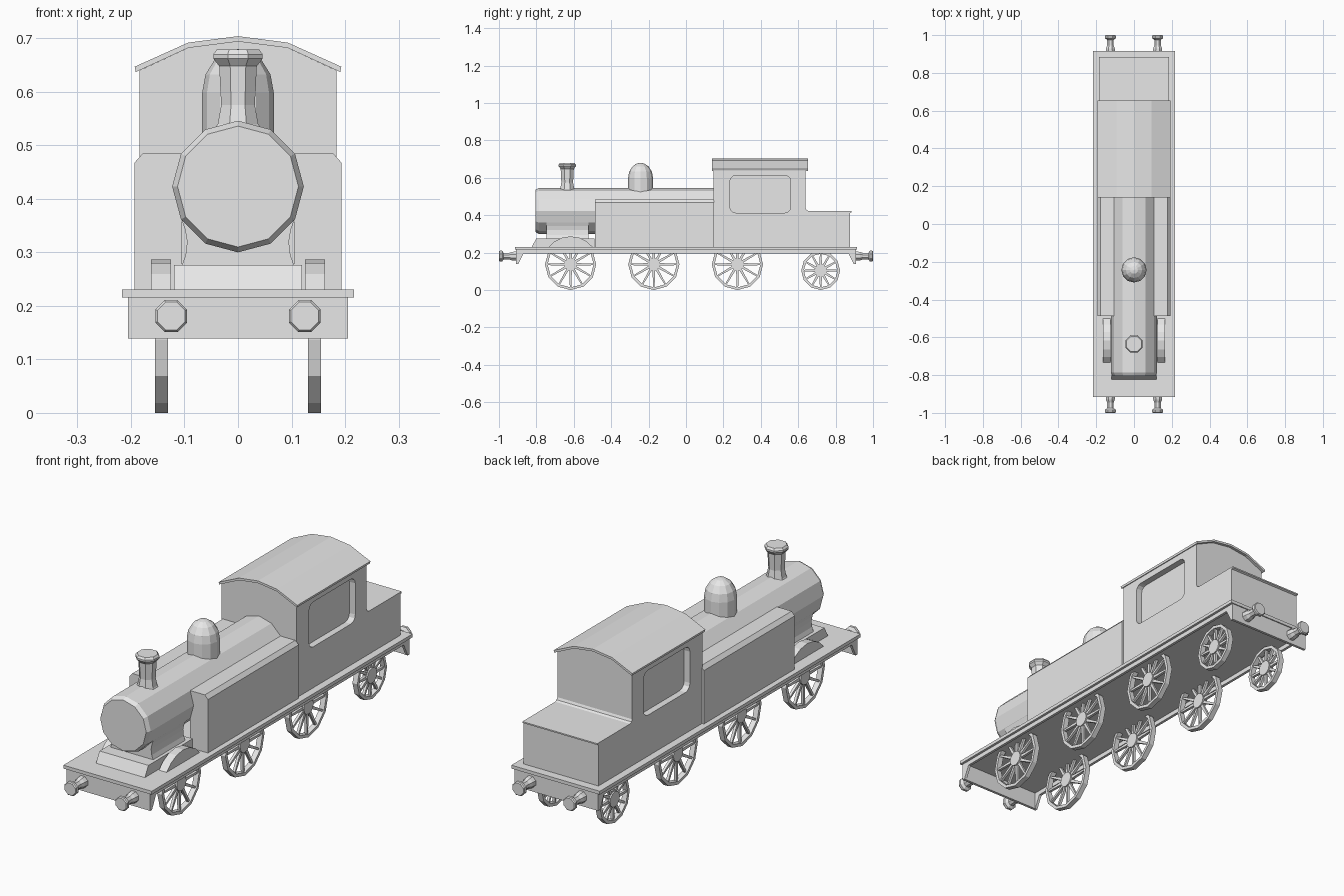
import bpy, bmesh, math
from mathutils import Matrix, Vector

if "Cube" in bpy.data.objects:
    bpy.data.objects.remove(bpy.data.objects["Cube"])

grey = bpy.data.materials.new("plain grey")
grey.diffuse_color = (0.8, 0.8, 0.8, 1)
grey.use_nodes = True
grey.node_tree.nodes["Principled BSDF"].inputs["Base Color"].default_value = grey.diffuse_color


def finish(name, bm):
    bmesh.ops.remove_doubles(bm, verts=bm.verts, dist=1e-5)
    bmesh.ops.recalc_face_normals(bm, faces=bm.faces)
    me = bpy.data.meshes.new(name)
    bm.to_mesh(me)
    bm.free()
    me.materials.append(grey)
    ob = bpy.data.objects.new(name, me)
    bpy.context.collection.objects.link(ob)
    return ob


def add_prism(bm, pts, axis, a, b):
    """Extrude an outline from a to b; axis 'x' takes (y, z) points, 'y' takes (x, z)."""
    def place(p, d):
        return (d, p[0], p[1]) if axis == 'x' else (p[0], d, p[1])
    lo = [bm.verts.new(place(p, a)) for p in pts]
    hi = [bm.verts.new(place(p, b)) for p in pts]
    bm.faces.new(lo)
    bm.faces.new(hi)
    for i in range(len(pts)):
        j = (i + 1) % len(pts)
        bm.faces.new((lo[i], lo[j], hi[j], hi[i]))


def prism(name, pts, axis, a, b):
    bm = bmesh.new()
    add_prism(bm, pts, axis, a, b)
    return finish(name, bm)


def box(name, x0, x1, y0, y1, z0, z1):
    return prism(name, [(y0, z0), (y1, z0), (y1, z1), (y0, z1)], 'x', x0, x1)


def lathe(name, profile, n, mat, turn=0.0):
    """Spin (radius, height) points round local z, then place with mat."""
    bm = bmesh.new()
    rings = []
    for r, h in profile:
        rings.append([bm.verts.new((r * math.cos(turn + math.tau * i / n),
                                    r * math.sin(turn + math.tau * i / n), h))
                      for i in range(n)])
    for lo, hi in zip(rings, rings[1:]):
        for i in range(n):
            j = (i + 1) % n
            bm.faces.new((lo[i], lo[j], hi[j], hi[i]))
    bm.faces.new(rings[0])
    bm.faces.new(rings[-1])
    bm.transform(mat)
    return finish(name, bm)


def wheel(name, x, y, r, n=12):
    """Spoked wheel with a faceted rim standing on the ground."""
    bm = bmesh.new()
    half, inner = 0.012, r - 0.014
    rim = []
    for i in range(n):
        a = math.tau * i / n
        c, s = math.cos(a), math.sin(a)
        rim.append([bm.verts.new((x + dx, y + q * c, r + q * s))
                    for q, dx in ((r, -half), (r, half), (inner, half), (inner, -half))])
    for i in range(n):
        p, q = rim[i], rim[(i + 1) % n]
        for k in range(4):
            m = (k + 1) % 4
            bm.faces.new((p[k], p[m], q[m], q[k]))
    # hub
    hub = [(y + 0.034 * math.cos(math.tau * i / n), r + 0.034 * math.sin(math.tau * i / n))
           for i in range(n)]
    add_prism(bm, hub, 'x', x - half, x + half)
    # tapered spokes
    for i in range(n):
        a = math.tau * i / n
        c, s = math.cos(a), math.sin(a)
        pts = [(y + d * c - w * s, r + d * s + w * c)
               for d, w in ((0.03, -0.007), (inner + 0.003, -0.004),
                            (inner + 0.003, 0.004), (0.03, 0.007))]
        add_prism(bm, pts, 'x', x - 0.006, x + 0.006)
    return finish(name, bm)


# footplate, side valances and end beams
box("footplate", -0.217, 0.217, -0.915, 0.915, 0.216, 0.231)
for s, side in ((-1, "left"), (1, "right")):
    xs = sorted((s * 0.194, s * 0.206))
    box("valance_" + side, *xs, -0.905, 0.905, 0.196, 0.217)
for e, end in ((-1, "front"), (1, "rear")):
    box("buffer_beam_" + end, -0.206, 0.206, *sorted((e * 0.898, e * 0.91)), 0.139, 0.217)
    for s, side in ((-1, "left"), (1, "right")):
        prism(f"beam_gusset_{end}_{side}",
              [(e * 0.91, 0.217), (e * 0.91, 0.139), (e * 0.897, 0.139), (e * 0.868, 0.198),
               (e * 0.868, 0.217)], 'x', s * 0.194, s * 0.206)
        # buffers
        mat = Matrix.Translation((s * 0.125, 0, 0.181)) @ Matrix.Rotation(-e * math.pi / 2, 4, 'X')
        lathe(f"buffer_{end}_{side}",
              [(0.027, 0.90), (0.025, 0.93), (0.019, 0.945), (0.019, 0.975),
               (0.032, 0.984), (0.032, 0.995), (0.028, 1.0)], 8, mat, math.pi / 8)

# boiler with chamfered smokebox front
to_front = Matrix.Translation((0, 0, 0.423)) @ Matrix.Rotation(math.pi / 2, 4, 'X')
lathe("boiler", [(0.123, -0.16), (0.123, 0.787), (0.113, 0.805)], 12, to_front)

# chimney and steam dome
lathe("chimney", [(0.05, 0.525), (0.041, 0.54), (0.034, 0.575), (0.038, 0.648), (0.05, 0.662),
                  (0.05, 0.67), (0.043, 0.679)], 8,
      Matrix.Translation((0, -0.635, 0)), math.pi / 8)
dome = [(0.067, 0.49), (0.067, 0.598)]
dome += [(0.067 * math.cos(a), 0.598 + 0.082 * math.sin(a))
         for a in (math.radians(d) for d in (25, 50, 72, 90))]
lathe("steam_dome", dome, 12, Matrix.Translation((0, -0.243, 0)))

# saddle base and waisted saddle under the smokebox
prism("saddle_base", [(-0.825, 0.23), (-0.80, 0.276), (-0.49, 0.276), (-0.49, 0.23)],
      'x', -0.12, 0.12)
flank = [(0.107, 0.27), (0.098, 0.295), (0.095, 0.32), (0.099, 0.343), (0.107, 0.365)]
prism("saddle", flank + [(-x, z) for x, z in reversed(flank)], 'y', -0.745, -0.52)

# side tanks and front splashers
for s, side in ((-1, "left"), (1, "right")):
    prism("side_tank_" + side,
          [(s * x, z) for x, z in ((0.105, 0.23), (0.193, 0.23), (0.193, 0.468),
                                   (0.178, 0.485), (0.09, 0.485), (0.105, 0.45))],
          'y', -0.487, 0.15)
    arc = [(-0.617 + 0.15 * math.cos(a), 0.137 + 0.15 * math.sin(a))
           for a in (math.radians(d) for d in (38, 55, 72, 90, 108, 125, 142))]
    prism("splasher_" + side, arc, 'x', s * 0.125, s * 0.163)

# cab body with an arched top
arch = [(0.193, 0.647), (0.093, 0.692), (0, 0.704)]
under = [(0.184, 0.64), (0.093, 0.682), (0, 0.694)]


def mirrored(half):
    return half + [(-x, z) for x, z in reversed(half[:-1])]


cab = prism("cab", [(0.184, 0.23)] + mirrored(under) + [(-0.184, 0.23)], 'y', 0.147, 0.64)
prism("cab_roof", mirrored(arch) + list(reversed(mirrored([(0.191, 0.637)] + under[1:]))),
      'y', 0.14, 0.653)

# recessed side windows with rounded corners
win = []
for cy, cz, start in ((0.53, 0.582, 0), (0.265, 0.582, 90), (0.265, 0.443, 180), (0.53, 0.443, 270)):
    for d in (0, 30, 60, 90):
        a = math.radians(start + d)
        win.append((cy + 0.03 * math.cos(a), cz + 0.03 * math.sin(a)))
for s in (-1, 1):
    cutter = prism("window_cutter", win, 'x', s * 0.155, s * 0.25)
    cutter.hide_render = True
    mod = cab.modifiers.new("window", 'BOOLEAN')
    mod.operation = 'DIFFERENCE'
    mod.solver = 'EXACT'
    mod.object = cutter
    bpy.context.view_layer.objects.active = cab
    bpy.ops.object.modifier_apply(modifier=mod.name)
    bpy.data.objects.remove(cutter)

# coal bunker with a thin rear lip
prism("bunker", [(0.63, 0.23), (0.877, 0.23), (0.877, 0.412), (0.885, 0.416), (0.885, 0.422),
                 (0.655, 0.422), (0.645, 0.427), (0.64, 0.437), (0.63, 0.437)],
      'x', -0.184, 0.184)

# wheels
for s, side in ((-1, "left"), (1, "right")):
    for i, y in enumerate((-0.617, -0.172, 0.275)):
        wheel(f"driving_wheel_{side}_{i + 1}", s * 0.143, y, 0.137)
    wheel("trailing_wheel_" + side, s * 0.143, 0.72, 0.104)
